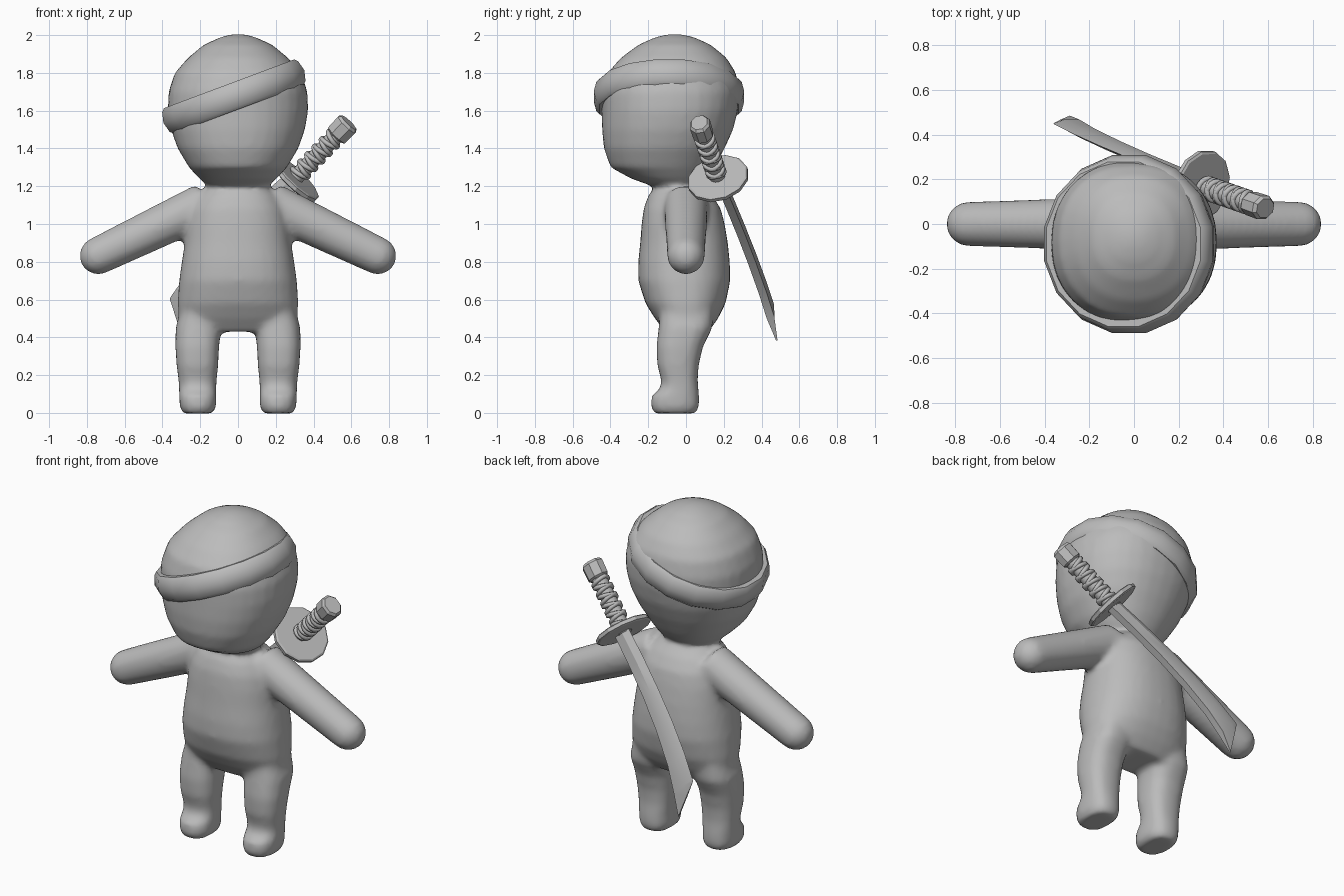
import bpy, bmesh, math
from mathutils import Vector

if "Cube" in bpy.data.objects:
    bpy.data.objects.remove(bpy.data.objects["Cube"])

grey = bpy.data.materials.new("plain grey")
grey.diffuse_color = (0.5, 0.5, 0.5, 1)
grey.use_nodes = True
grey.node_tree.nodes["Principled BSDF"].inputs["Base Color"].default_value = grey.diffuse_color


def finish(name, bm, smooth=None):
    bmesh.ops.recalc_face_normals(bm, faces=bm.faces[:])
    mesh = bpy.data.meshes.new(name)
    bm.to_mesh(mesh)
    bm.free()
    mesh.materials.append(grey)
    obj = bpy.data.objects.new(name, mesh)
    bpy.context.collection.objects.link(obj)
    if smooth:
        bpy.ops.object.select_all(action='DESELECT')
        obj.select_set(True)
        bpy.context.view_layer.objects.active = obj
        bpy.ops.object.shade_smooth_by_angle(angle=math.radians(smooth))
    return obj


def bridge(bm, rings, caps=True):
    """Skin a list of closed rings of points."""
    rows = [[bm.verts.new(p) for p in ring] for ring in rings]
    n = len(rows[0])
    for a, b in zip(rows, rows[1:]):
        for i in range(n):
            j = (i + 1) % n
            bm.faces.new((a[i], a[j], b[j], b[i]))
    if caps:
        bm.faces.new(rows[0][::-1])
        bm.faces.new(rows[-1])


def oval(z, x0, x1, y0, y1, power=2.3, n=32):
    """Horizontal rounded ring inside the given limits."""
    ring = []
    for i in range(n):
        c, s = math.cos(math.tau * i / n), math.sin(math.tau * i / n)
        ring.append(((x0 + x1) / 2 + (x1 - x0) / 2 * math.copysign(abs(c) ** (2 / power), c),
                     (y0 + y1) / 2 + (y1 - y0) / 2 * math.copysign(abs(s) ** (2 / power), s), z))
    return ring


def disc_ring(centre, u, v, r, n=24, squash=1.0):
    return [centre + u * r * math.cos(math.tau * (i + .5) / n)
            + v * r * squash * math.sin(math.tau * (i + .5) / n) for i in range(n)]


# Body: head, torso, legs and arms fused into one soft skin
body = bmesh.new()
head = [(1.17, .12, -.13, .05), (1.205, .16, -.19, .075), (1.24, .205, -.29, .11),
        (1.30, .26, -.40, .15), (1.40, .32, -.435, .205), (1.50, .355, -.445, .25),
        (1.60, .372, -.445, .275), (1.70, .368, -.445, .285), (1.80, .335, -.415, .265),
        (1.88, .265, -.345, .215), (1.95, .18, -.25, .13), (1.99, .09, -.16, .04),
        (2.005, .03, -.09, -.03)]
bridge(body, [oval(z, -w, w, f, b, 2.2) for z, w, f, b in head])
torso = [(.43, .27, -.11, .12), (.50, .315, -.165, .17), (.58, .32, -.215, .21),
         (.70, .312, -.253, .235), (.80, .298, -.253, .232), (.90, .282, -.243, .222),
         (1.0, .27, -.235, .205), (1.08, .25, -.225, .185), (1.15, .21, -.20, .14),
         (1.20, .15, -.16, .085), (1.24, .12, -.13, .05)]
bridge(body, [oval(z, -w, w, f, b) for z, w, f, b in torso])
leg = [(.60, .09, .29, -.13, .15), (.45, .09, .33, -.145, .14), (.35, .10, .332, -.157, .09),
       (.25, .105, .325, -.152, .067), (.17, .113, .315, -.13, .062), (.13, .115, .312, -.135, .066),
       (.09, .115, .312, -.182, .07), (.03, .115, .308, -.186, .07), (-.003, .135, .29, -.168, .052)]
for side in (-1, 1):
    bridge(body, [oval(z, side * a, side * b, f, k, 2.5) for z, a, b, f, k in leg])
    start, end = Vector((side * .17, 0, 1.105)), Vector((side * .74, 0, .832))
    along = (end - start).normalized()
    across = Vector((-along.z, 0, along.x))
    rings = []
    for t in (0, .33, .66, 1):
        rings.append(disc_ring(start.lerp(end, t), Vector((0, 1, 0)), across, .118 - .018 * t))
    for k in range(1, 6):
        a = math.pi / 2 * k / 5.3
        rings.append(disc_ring(end + along * .1 * math.sin(a), Vector((0, 1, 0)), across, .1 * math.cos(a)))
    bridge(body, rings)
body_obj = finish("body", body)
fuse = body_obj.modifiers.new("fuse", 'REMESH')
fuse.mode = 'VOXEL'
fuse.voxel_size = .018
fuse.use_smooth_shade = True
soften = body_obj.modifiers.new("soften", 'SMOOTH')
soften.factor = .5
soften.iterations = 7

# Headband: tilted faceted ring
tilt = math.radians(20.5)
u, v = Vector((math.cos(tilt), 0, math.sin(tilt))), Vector((0, 1, 0))
up = Vector((-math.sin(tilt), 0, math.cos(tilt)))
mid = Vector((-.022, -.09, 1.675))
band = bmesh.new()
profile = [(.335, -.07), (.375, -.072), (.392, -.055), (.406, 0), (.392, .055), (.375, .072), (.335, .07)]
bridge(band, [disc_ring(mid + up * h, u, v, r, 16) for r, h in profile + profile[:1]], caps=False)
bmesh.ops.remove_doubles(band, verts=band.verts[:], dist=1e-5)
finish("headband", band, 35)

# Sword frame: the handle runs along grip_dir from the guard
guard_mid = Vector((.30, .17, 1.24))
grip_dir = Vector((.675, -.235, .699)).normalized()
gu = Vector((-.727, 0, .686))
gu = (gu - grip_dir * gu.dot(grip_dir)).normalized()
gv = grip_dir.cross(gu)


def turned(name, sides, profile, smooth=None, squash=1.0):
    bm = bmesh.new()
    bridge(bm, [disc_ring(guard_mid + grip_dir * h, gu, gv, r, sides, squash) for r, h in profile])
    return finish(name, bm, smooth)


turned("guard", 12, [(.155, -.016), (.165, -.01), (.165, .01), (.155, .016)])
turned("grip", 12, [(.043, -.02), (.043, .34)], 40)
turned("pommel", 8, [(.052, .322), (.066, .332), (.068, .41), (.055, .425)], squash=.85)

# Grip wrap: two crossing cords
for name, spin in (("wrap_left", 1), ("wrap_right", -1)):
    cord = bmesh.new()
    rings = []
    steps = 80
    for i in range(steps + 1):
        a = spin * math.tau * 5 * i / steps
        radial = gu * math.cos(a) + gv * math.sin(a)
        centre = guard_mid + grip_dir * (.03 + .285 * i / steps) + radial * .045
        rings.append(disc_ring(centre, radial, grip_dir, .013, 6))
    bridge(cord, rings)
    finish(name, cord, 60)

# Blade: curved wedge with a slanted tip; stations are distance, spine, edge
blade_dir = Vector((-.66, .28, -.70)).normalized()
wide = Vector((-.727, 0, .686))
wide = (wide - blade_dir * wide.dot(blade_dir)).normalized()
thick = blade_dir.cross(wide)
root = guard_mid + Vector((0, .012, 0))
stations = [(0, 0, -.05, .05), (.2, .2, -.038, .068), (.4, .4, -.034, .078), (.6, .6, -.042, .08),
            (.8, .79, -.066, .07), (.95, .945, -.105, .048), (1.069, .955, -.16, .044)]
blade = bmesh.new()
rings = []
for s0, s1, w0, w1 in stations:
    t = .021 if s0 < 1 else .004
    spine, edge = root + blade_dir * s0 + wide * w0, root + blade_dir * s1 + wide * w1
    ridge = spine.lerp(edge, .6)
    rings.append([spine + thick * t, ridge + thick * t, edge, ridge - thick * t, spine - thick * t])
bridge(blade, rings)
finish("blade", blade, 25)
